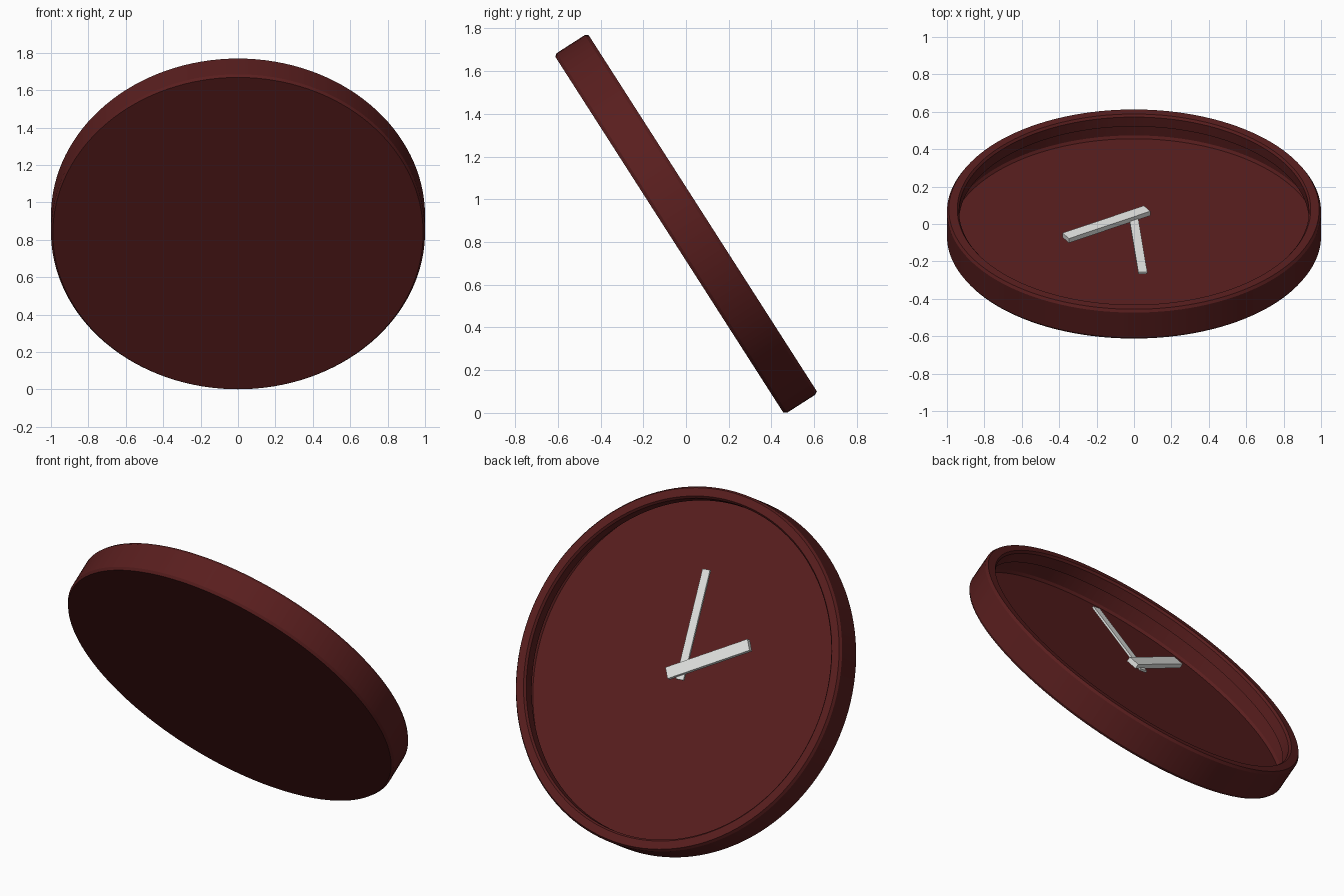
import bpy, bmesh, math
from mathutils import Matrix, Vector

cube = bpy.data.objects.get("Cube")
if cube:
    bpy.data.objects.remove(cube, do_unlink=True)


def make_material(name, rgb):
    mat = bpy.data.materials.new(name)
    mat.use_nodes = True
    color = (*rgb, 1.0)
    mat.diffuse_color = color
    mat.node_tree.nodes["Principled BSDF"].inputs["Base Color"].default_value = color
    return mat


dark_red = make_material("dark red", (0.1, 0.013, 0.013))
light_grey = make_material("light grey", (0.78, 0.79, 0.77))

# The clock is built lying flat, then leaned over as a whole
LEAN = Matrix.Translation((0, 0, 0.885)) @ Matrix.Rotation(math.radians(-57.35), 4, 'X')


def add_object(name, bm, mat):
    bmesh.ops.recalc_face_normals(bm, faces=bm.faces)
    mesh = bpy.data.meshes.new(name)
    bm.to_mesh(mesh)
    bm.free()
    mesh.materials.append(mat)
    obj = bpy.data.objects.new(name, mesh)
    bpy.context.collection.objects.link(obj)
    obj.matrix_world = LEAN
    return obj


def lathe(name, profile, mat, steps=128):
    bm = bmesh.new()
    verts = [bm.verts.new((r, 0, h)) for r, h in profile]
    edges = [bm.edges.new(pair) for pair in zip(verts, verts[1:])]
    bmesh.ops.spin(bm, geom=verts + edges, axis=(0, 0, 1), cent=(0, 0, 0),
                   angle=math.tau, steps=steps)
    bmesh.ops.remove_doubles(bm, verts=bm.verts, dist=0.0001)
    return add_object(name, bm, mat)


def hand(name, tail, tip, width, top, thickness):
    """Flat bar running from tail to tip across the dial."""
    tail, tip = Vector(tail), Vector(tip)
    mid, span = (tail + tip) / 2, tip - tail
    place = (Matrix.Translation((mid.x, mid.y, top - thickness / 2))
             @ Matrix.Rotation(math.atan2(span.y, span.x), 4, 'Z')
             @ Matrix.Diagonal((span.length, width, thickness, 1)))
    bm = bmesh.new()
    bmesh.ops.create_cube(bm, size=1, matrix=place)
    return add_object(name, bm, light_grey)


# Case: a thin shell with a flat dial, chamfered rim and turned-in lip
HALF = 0.093
case = lathe("clock_case", [
    (0, -HALF), (0.99, -HALF), (1, -0.078), (1, 0.078), (0.99, HALF),
    (0.945, HALF), (0.935, 0.08), (0.935, 0.02)], dark_red)

# Hands: the hour hand lies over the minute hand
hand("minute_hand", (-0.008, 0.052), (0.047, -0.557), 0.048, 0.052, 0.012)
hand("hour_hand", (0.07, 0.039), (-0.365, -0.232), 0.065, 0.074, 0.028)

# Smooth shading on the round case only
bpy.ops.object.select_all(action='DESELECT')
case.select_set(True)
bpy.context.view_layer.objects.active = case
bpy.ops.object.shade_smooth_by_angle(angle=math.radians(25))
